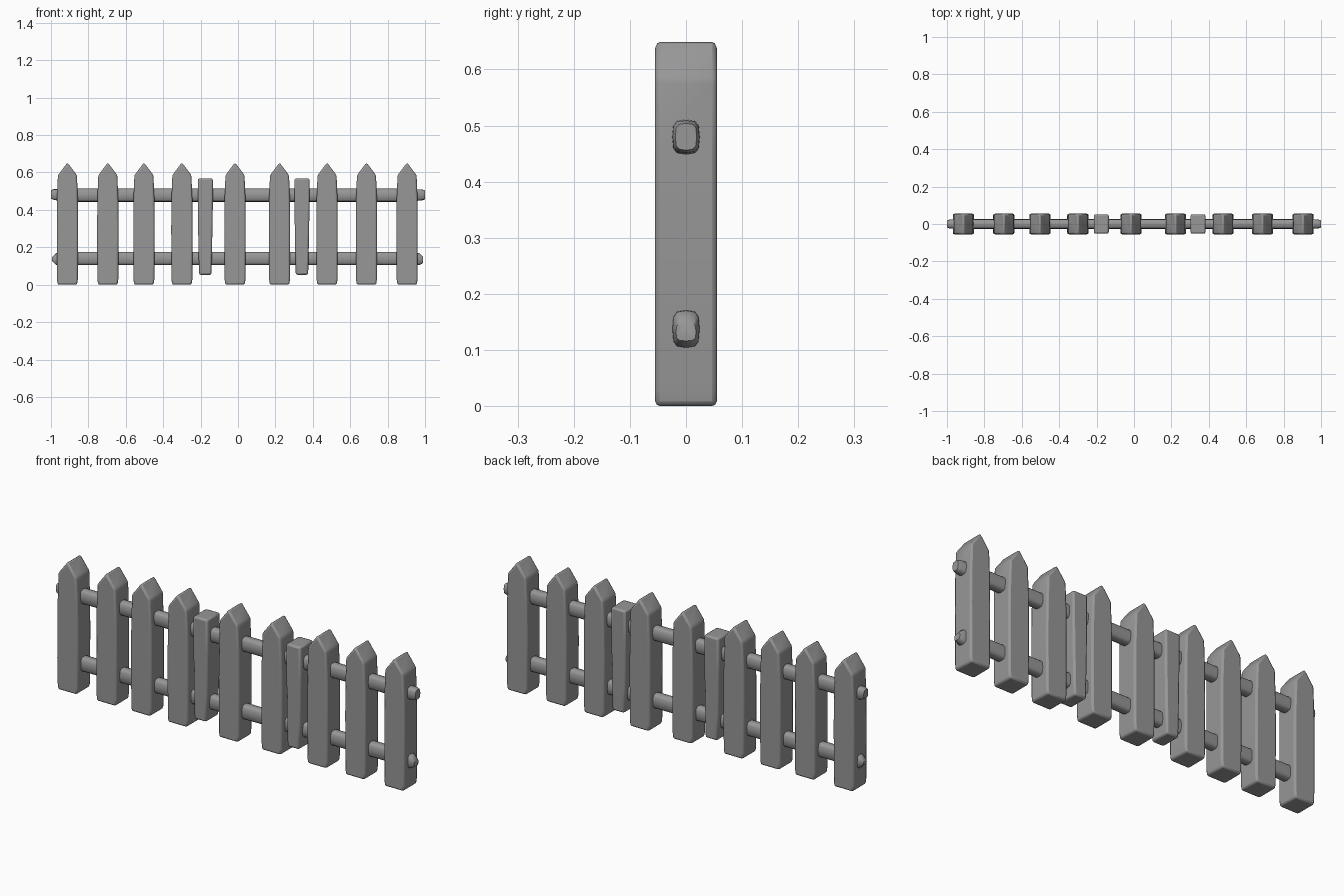
import bpy, bmesh, math

cube = bpy.data.objects.get("Cube")
if cube:
    bpy.data.objects.remove(cube)

grey = bpy.data.materials.new("weathered_grey")
grey.use_nodes = True
colour = (0.31, 0.31, 0.31, 1)
grey.diffuse_color = colour
grey.node_tree.nodes["Principled BSDF"].inputs["Base Color"].default_value = colour


def finish(name, bm, bevel, angle):
    bmesh.ops.recalc_face_normals(bm, faces=bm.faces)
    mesh = bpy.data.meshes.new(name)
    bm.to_mesh(mesh)
    bm.free()
    mesh.materials.append(grey)
    obj = bpy.data.objects.new(name, mesh)
    bpy.context.collection.objects.link(obj)
    bpy.ops.object.select_all(action='DESELECT')
    obj.select_set(True)
    bpy.context.view_layer.objects.active = obj
    bpy.ops.object.shade_smooth_by_angle(angle=math.radians(angle))
    if bevel:
        mod = obj.modifiers.new("worn_edges", 'BEVEL')
        mod.width = bevel
        mod.segments = 2
        mod.limit_method = 'ANGLE'
        mod.angle_limit = math.radians(25)
    return obj


def board(name, x, half_profile, depth):
    """Mirror a half outline about x and extrude it front to back."""
    outline = half_profile + [(-px, pz) for px, pz in reversed(half_profile) if px > 0]
    bm = bmesh.new()
    face = bm.faces.new([bm.verts.new((x + px, -depth, pz)) for px, pz in outline])
    out = bmesh.ops.extrude_face_region(bm, geom=[face])
    moved = [g for g in out["geom"] if isinstance(g, bmesh.types.BMVert)]
    bmesh.ops.translate(bm, verts=moved, vec=(0, 2 * depth, 0))
    return finish(name, bm, 0.009, 40)


# Pointed pickets
pointed = [(0.052, 0), (0.056, 0.03), (0.057, 0.3), (0.056, 0.45),
           (0.051, 0.585), (0.0, 0.653)]
for i, x in enumerate([-0.912, -0.696, -0.503, -0.3, -0.016,
                       0.222, 0.476, 0.687, 0.904]):
    board(f"picket_{i + 1}", x, pointed, 0.055)

# Short flat-topped slats
flat = [(0.033, 0.053), (0.036, 0.18), (0.04, 0.4), (0.04, 0.568)]
for i, x in enumerate([-0.175, 0.342]):
    board(f"short_slat_{i + 1}", x, flat, 0.052)


def rail(name, sections):
    """Loft rounded cross-sections given as (x, z centre, half height, half depth)."""
    bm = bmesh.new()
    sides = 12
    rings = []
    for x, z, h, d in sections:
        ring = []
        for k in range(sides):
            a = math.tau * k / sides
            c, s = math.cos(a), math.sin(a)
            ring.append(bm.verts.new((x, d * math.copysign(abs(c) ** 0.6, c),
                                      z + h * math.copysign(abs(s) ** 0.6, s))))
        rings.append(ring)
    for a, b in zip(rings, rings[1:]):
        for k in range(sides):
            n = (k + 1) % sides
            bm.faces.new((a[k], a[n], b[n], b[k]))
    bm.faces.new(rings[0])
    bm.faces.new(rings[-1])
    return finish(name, bm, 0, 50)


# Rails, with ends worn narrower
rail("upper_rail", [(-1, 0.483, 0.022, 0.018), (-0.985, 0.482, 0.029, 0.024),
                    (-0.9, 0.478, 0.035, 0.026), (0.9, 0.478, 0.035, 0.026),
                    (0.985, 0.48, 0.029, 0.024), (1, 0.48, 0.024, 0.019)])
rail("lower_rail", [(-0.995, 0.137, 0.01, 0.014), (-0.97, 0.137, 0.033, 0.024),
                    (-0.9, 0.14, 0.036, 0.026), (0.9, 0.14, 0.036, 0.026),
                    (0.97, 0.137, 0.033, 0.024), (0.99, 0.132, 0.016, 0.018)])
